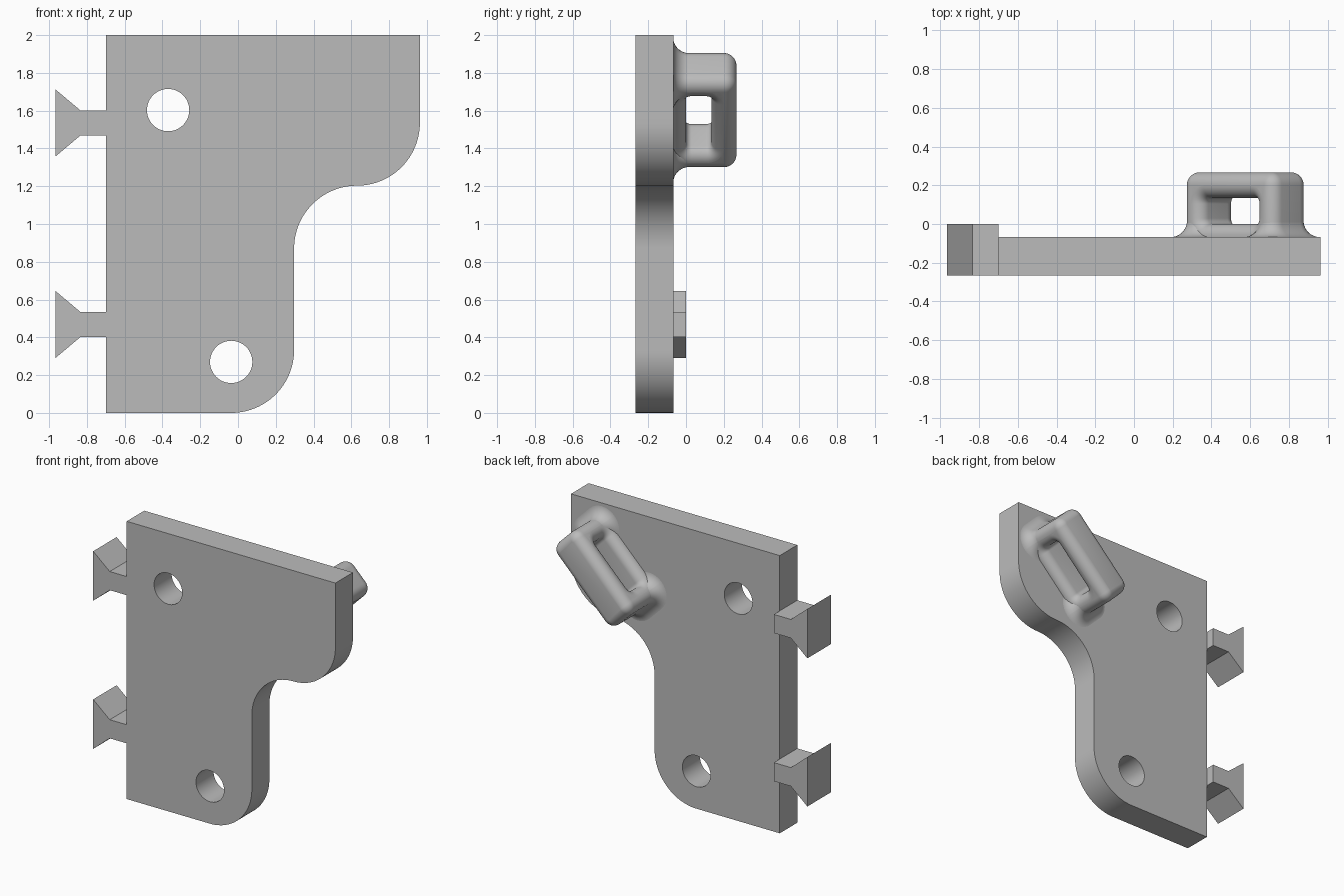
import bpy, bmesh, math
from mathutils import Matrix, Vector

if "Cube" in bpy.data.objects:
    bpy.data.objects.remove(bpy.data.objects["Cube"])

grey = bpy.data.materials.new("grey")
grey.diffuse_color = (0.5, 0.5, 0.5, 1)
grey.use_nodes = True
grey.node_tree.nodes["Principled BSDF"].inputs["Base Color"].default_value = grey.diffuse_color


def finish(name, bm, matrix=None):
    if matrix:
        bm.transform(matrix)
    bmesh.ops.recalc_face_normals(bm, faces=bm.faces)
    me = bpy.data.meshes.new(name)
    bm.to_mesh(me)
    bm.free()
    ob = bpy.data.objects.new(name, me)
    bpy.context.collection.objects.link(ob)
    me.materials.append(grey)
    return ob


def loft(name, rings, matrix=None):
    """Skin a list of equal-length rings and cap both ends."""
    bm = bmesh.new()
    vs = [[bm.verts.new(p) for p in ring] for ring in rings]
    n = len(vs[0])
    for a, b in zip(vs, vs[1:]):
        for i in range(n):
            j = (i + 1) % n
            bm.faces.new((a[i], a[j], b[j], b[i]))
    bm.faces.new(vs[0])
    bm.faces.new(vs[-1])
    return finish(name, bm, matrix)


def prism(name, pts, y0, y1):
    return loft(name, [[(x, y, z) for x, z in pts] for y in (y0, y1)])


def arc(cx, cz, r, a0, a1, n=24):
    return [(cx + r * math.cos(math.radians(a0 + (a1 - a0) * i / n)),
             cz + r * math.sin(math.radians(a0 + (a1 - a0) * i / n))) for i in range(n + 1)]


def rounded_rect(hx, hy, r, n=8):
    pts = []
    for k, (sx, sy) in enumerate(((1, 1), (-1, 1), (-1, -1), (1, -1))):
        pts += arc(sx * (hx - r), sy * (hy - r), r, 90 * k, 90 * k + 90, n)
    return pts


def cut(ob, cutter):
    m = ob.modifiers.new("cut", 'BOOLEAN')
    m.operation, m.solver, m.object = 'DIFFERENCE', 'EXACT', cutter
    select(ob)
    bpy.ops.object.modifier_apply(modifier=m.name)
    bpy.data.objects.remove(cutter)


def select(ob):
    bpy.ops.object.select_all(action='DESELECT')
    ob.select_set(True)
    bpy.context.view_layer.objects.active = ob


def smooth(ob):
    select(ob)
    bpy.ops.object.shade_smooth_by_angle(angle=math.radians(30))


FRONT, BACK, R = -0.267, -0.067, 0.333

# Plate with rounded outline and two bolt holes
outline = [(-0.70, 0)] + arc(-0.036, R, R, -90, 0) + arc(0.63, 0.87, R, 180, 90) \
    + arc(0.63, 1.536, R, -90, 0) + [(0.963, 2), (-0.70, 2)]
plate = prism("plate", outline, FRONT, BACK)
for cx, cz in ((-0.37, 1.603), (-0.036, 0.27)):
    cut(plate, prism("hole_cutter", arc(cx, cz, 0.112, 0, 360, 48)[:-1], -0.4, 0.1))
smooth(plate)

# Dovetail connectors on the left edge
for label, z in (("lower", 0.468), ("upper", 1.535)):
    prism(label + "_dovetail",
          [(-0.70, z - 0.067), (-0.70, z + 0.067), (-0.835, z + 0.067), (-0.967, z + 0.178),
           (-0.967, z - 0.178), (-0.835, z - 0.067)], FRONT, 0)

# Diagonal loop on the back: local axes are length, width, world y
h = math.sqrt(0.5)
frame = Matrix(((h, h, 0, 0.575), (0, 0, 1, 0), (h, -h, 0, 1.603), (0, 0, 0, 1)))
HL, HW, TOP, RB = 0.333, 0.133, 0.267, 0.0665

# Rounded block
rings = [[(x, y, -0.1) for x, y in rounded_rect(HL, HW, RB)]]
for i in range(9):
    a = math.radians(10.5 * i)
    o = RB * (1 - math.cos(a))
    rings.append([(x, y, TOP - RB + RB * math.sin(a))
                  for x, y in rounded_rect(HL - o, HW - o, RB - o)])
loop = loft("loop", rings, frame)

# Slot through the block, flared at both mouths
RF = 0.064
half = [(0.2, RF), (HW, RF)]
half += [(HW - RF + RF * math.sin(math.radians(9 * i)),
          RF * (1 - math.cos(math.radians(9 * i)))) for i in range(9, -1, -1)]
stations = half + [(-w, e) for w, e in reversed(half)]
slot = loft("slot_cutter", [[(s, w, 0.067 + y) for s, y in
                             rounded_rect(0.2 + e, 0.067 + e, 0.03 + e)]
                            for w, e in stations], frame)
cut(loop, slot)
smooth(loop)

# Fillets blending the two loop posts into the plate
RS = 0.085
for label, side in (("upper", 1), ("lower", -1)):
    rings = []
    for i in range(11):
        a = math.radians(9 * i)
        o = RS * (1 - math.sin(a)) - 0.001
        rings.append([(side * 0.2665 + x, y, BACK - 0.001 + RS * (1 - math.cos(a)))
                      for x, y in rounded_rect(0.0668 + o, HW + o, 0.0665 + o)])
    smooth(loft(label + "_loop_fillet", rings, frame))
